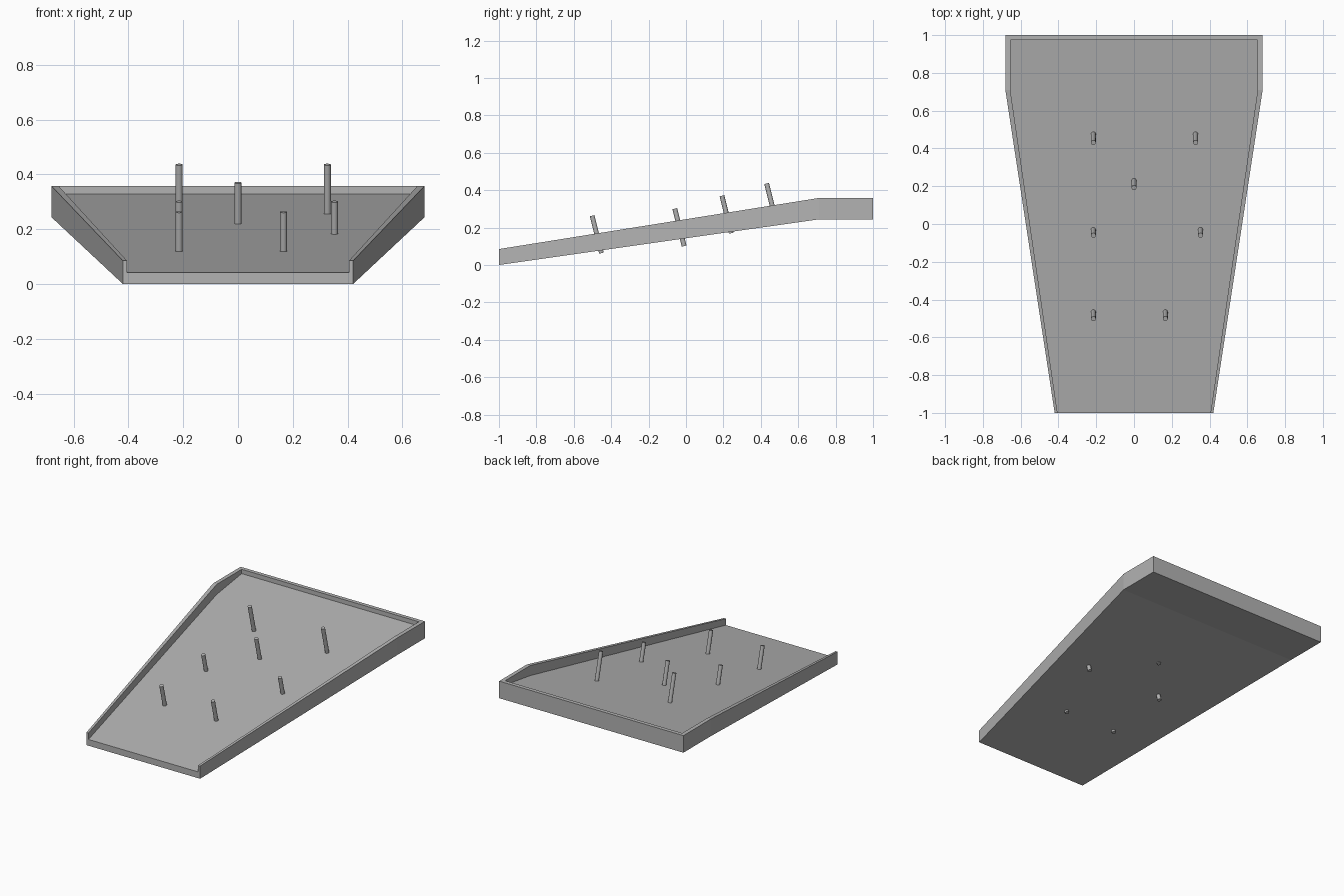
import bpy, bmesh
from mathutils import Vector

if "Cube" in bpy.data.objects:
    bpy.data.objects.remove(bpy.data.objects["Cube"])

grey = bpy.data.materials.new("dark_grey")
grey.diffuse_color = (0.45, 0.45, 0.45, 1)
grey.use_nodes = True
grey.node_tree.nodes["Principled BSDF"].inputs["Base Color"].default_value = grey.diffuse_color


def floor_z(y):
    return 0.042 + 0.1455 * (y + 1)


# Tray: sections (x outer, y outer, x inner, y inner, bottom z, rim z), right side mirrored
half = [(0.42, -1.0, 0.405, -1.0, 0.0, 0.085),
        (0.681, 0.71, 0.655, 0.71, 0.244, 0.358),
        (0.681, 1.0, 0.655, 0.974, 0.244, 0.358)]
path = [(-a, b, -c, d, e, f) for a, b, c, d, e, f in half] + half[::-1]

bm = bmesh.new()
rings = []
for xo, yo, xi, yi, zb, zt in path:
    rings.append([bm.verts.new(p) for p in (
        (xo, yo, zb), (xo, yo, zt), (xi, yi, zt), (xi, yi, floor_z(yi)))])

# Outer wall, rim and inner wall
for a, b in zip(rings, rings[1:]):
    for k in range(3):
        bm.faces.new((a[k], b[k], b[k + 1], a[k + 1]))
# Sloping floor, bent underside, open front end
bm.faces.new([r[3] for r in rings])
for i in range(2):
    bm.faces.new((rings[i][0], rings[i + 1][0], rings[4 - i][0], rings[5 - i][0]))
bm.faces.new(rings[0] + rings[5][::-1])
bmesh.ops.recalc_face_normals(bm, faces=bm.faces)
mesh = bpy.data.meshes.new("tray")
bm.to_mesh(mesh)
bm.free()
mesh.materials.append(grey)
bpy.context.collection.objects.link(bpy.data.objects.new("tray", mesh))

# Pegs: leaning rods through the floor, (top y, top z, x positions)
axis = Vector((0, -0.25, 1)).normalized()
LENGTH = 0.206
for y, z, xs in [(-0.502, 0.263, (-0.215, 0.166)),
                 (-0.060, 0.301, (-0.215, 0.352)),
                 (0.192, 0.370, (0.0,)),
                 (0.431, 0.436, (-0.215, 0.326))]:
    for x in xs:
        center = Vector((x, y, z)) - axis * LENGTH / 2
        bpy.ops.mesh.primitive_cylinder_add(
            vertices=24, radius=0.0128, depth=LENGTH, location=center,
            rotation=axis.to_track_quat('Z', 'Y').to_euler())
        peg = bpy.context.object
        peg.name = "peg"
        peg.data.materials.append(grey)
        bpy.ops.object.shade_smooth_by_angle()
